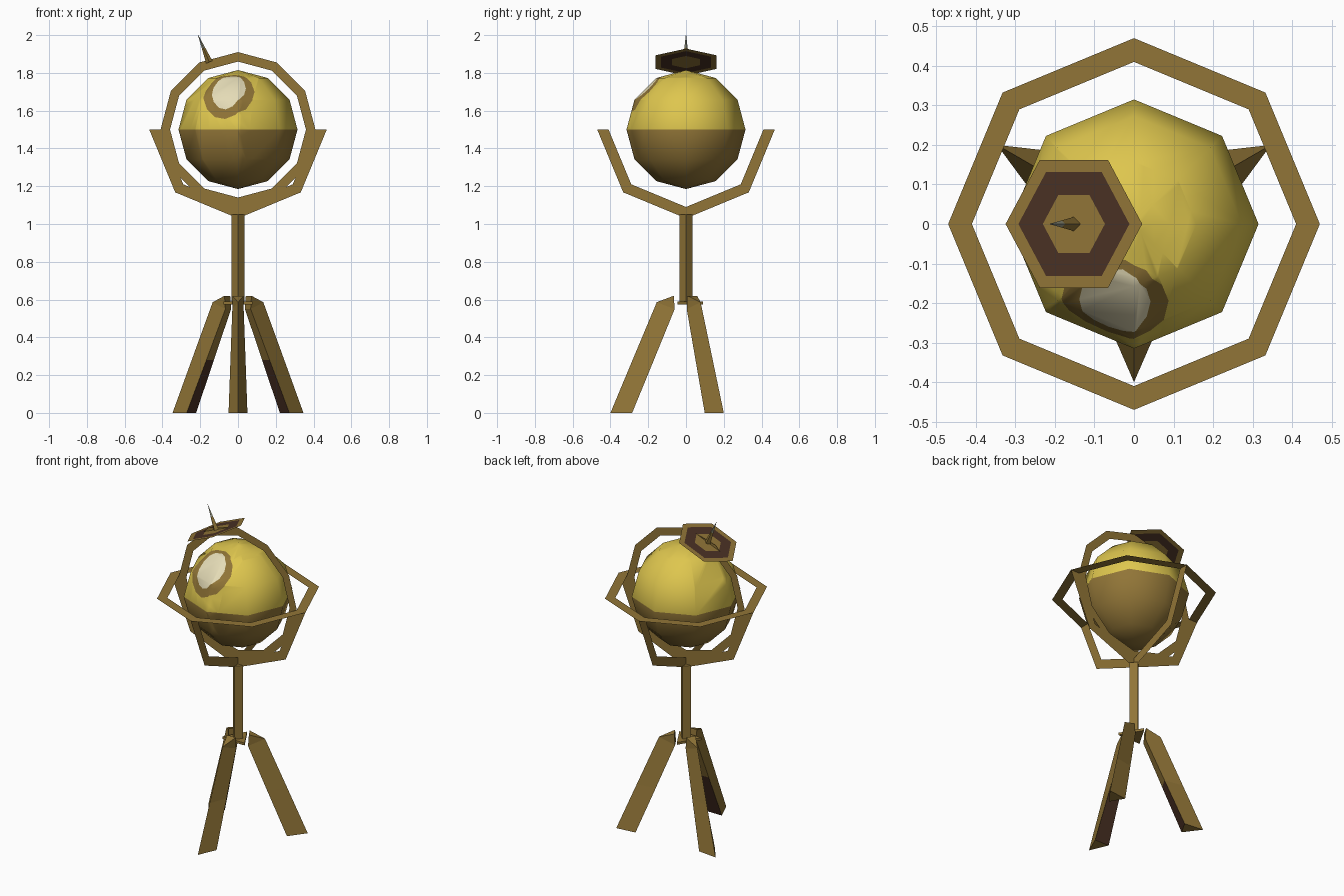
import bpy, bmesh
from math import sin, cos, pi, radians
from mathutils import Matrix, Vector

cube = bpy.data.objects.get("Cube")
if cube:
    bpy.data.objects.remove(cube)


def material(name, *srgb):
    lin = [((c / 255 + 0.055) / 1.055) ** 2.4 for c in srgb] + [1]
    m = bpy.data.materials.new(name)
    m.use_nodes = True
    m.diffuse_color = lin
    m.node_tree.nodes["Principled BSDF"].inputs["Base Color"].default_value = lin
    return m


GOLD = material("old gold", 145, 117, 55)
YELLOW = material("globe yellow", 222, 198, 78)
CREAM = material("cream", 228, 219, 182)
DARK = material("dark brown", 74, 49, 36)
SILVER = material("dull silver", 152, 152, 130)


def finish(name, bm, mats, matrix=Matrix(), smooth=False):
    mesh = bpy.data.meshes.new(name)
    for f in bm.faces:
        f.smooth = smooth
    bm.to_mesh(mesh)
    bm.free()
    for m in mats:
        mesh.materials.append(m)
    ob = bpy.data.objects.new(name, mesh)
    ob.matrix_world = matrix
    bpy.context.collection.objects.link(ob)
    return ob


def flat_ring(name, outer, inner, steps, sweep, matrix, mat):
    """Flat band in the local XY plane, starting at local +X."""
    bm = bmesh.new()
    rows = []
    for i in range(steps + 1):
        a = sweep * i / steps
        rows.append([bm.verts.new((r * cos(a), r * sin(a), 0)) for r in (inner, outer)])
    for p, q in zip(rows, rows[1:]):
        bm.faces.new((p[0], p[1], q[1], q[0]))
    bmesh.ops.remove_doubles(bm, verts=bm.verts, dist=1e-5)
    return finish(name, bm, [mat], matrix)


def loft(name, sections, mats, matrix=Matrix(), rule=None):
    """Closed solid through a list of equal-sized cross-sections."""
    bm = bmesh.new()
    rows = [[bm.verts.new(p) for p in s] for s in sections]
    n = len(rows[0])
    for a, b in zip(rows, rows[1:]):
        for i in range(n):
            j = (i + 1) % n
            bm.faces.new((a[i], a[j], b[j], b[i]))
    bm.faces.new(rows[0])
    bm.faces.new(rows[-1])
    bmesh.ops.recalc_face_normals(bm, faces=bm.faces)
    for f in bm.faces:
        if rule and rule(f):
            f.material_index = 1
    return finish(name, bm, mats, matrix)


def polygon(r, z, n, turn=0):
    return [(r * cos(turn + 2 * pi * i / n), r * sin(turn + 2 * pi * i / n), z)
            for i in range(n)]


# Globe with a two-tone body and an oval patch cut into its faces
centre = Matrix.Translation((0, 0, 1.5))
bm = bmesh.new()
bmesh.ops.create_uvsphere(bm, u_segments=8, v_segments=6, radius=0.315)
for f in bm.faces:
    f.material_index = 0 if f.calc_center_median().z > 0 else 1

axis = Vector((-0.05, -0.2, 0.19)).normalized()
side = Vector((0, 0, 1)).cross(axis).normalized()
rise = axis.cross(side)


def cut_oval(bm, half_w, half_h, lift, index, sides=14):
    mid = axis * 0.28 + rise * lift
    inside = [f for f in bm.faces if f.calc_center_median().dot(axis) > 0.08]
    for i in range(sides):
        a = 2 * pi * i / sides
        point = mid + side * half_w * cos(a) + rise * half_h * sin(a)
        out = (side * cos(a) / half_w + rise * sin(a) / half_h).normalized()
        edges = {e for f in inside for e in f.edges}
        verts = {v for f in inside for v in f.verts}
        res = bmesh.ops.bisect_plane(bm, geom=list(verts) + list(edges) + inside,
                                     plane_co=point, plane_no=out, dist=1e-5)
        pool = {g for g in res["geom"] if isinstance(g, bmesh.types.BMFace)}
        pool |= {f for f in inside if f.is_valid}
        inside = [f for f in pool if (f.calc_center_median() - point).dot(out) < 0]
    for f in inside:
        f.material_index = index


cut_oval(bm, 0.132, 0.145, 0, 1)
cut_oval(bm, 0.088, 0.112, 0.012, 2)
finish("globe", bm, [YELLOW, GOLD, CREAM], centre, smooth=True)

# Horizon ring, two cradle half rings and the meridian ring
upright = Matrix.Rotation(pi / 2, 4, "X")
flat_ring("horizon_ring", 0.47, 0.41, 8, 2 * pi, centre, GOLD)
flat_ring("cradle_side_to_side", 0.47, 0.41, 4, -pi, centre @ upright, GOLD)
flat_ring("cradle_front_to_back", 0.47, 0.41, 4, -pi,
          centre @ Matrix.Rotation(pi / 2, 4, "Z") @ upright, GOLD)
flat_ring("meridian_ring", 0.41, 0.36, 12, 2 * pi, centre @ upright, GOLD)

# Tilted six-sided dial with its pointer
tilt = Matrix.Translation((-0.152, 0, 1.857)) @ Matrix.Rotation(radians(-22.5), 4, "Y")
flat_ring("dial_rim", 0.187, 0.152, 6, 2 * pi, tilt, GOLD)
flat_ring("dial_band", 0.152, 0.085, 6, 2 * pi, tilt, DARK)
flat_ring("dial_centre", 0.085, 0, 6, 2 * pi, tilt, GOLD)
loft("dial_pointer", [polygon(0.018, 0, 4), polygon(0.009, 0.08, 4), polygon(0.0008, 0.157, 4)],
     [GOLD, SILVER], tilt, lambda f: f.calc_center_median().z > 0.08)

# Post and its three-cornered foot plate
loft("post", [polygon(0.035, 0.58, 4), polygon(0.035, 1.05, 4)], [GOLD])
loft("post_foot", [polygon(0.09, 0.575, 3, pi / 2), polygon(0.09, 0.59, 3, pi / 2)], [GOLD])


# Three wedge legs, each with a ridge outside and a flat face inside
def wedge(outer, z_outer, inner, z_inner, half):
    return [(outer, 0, z_outer), (inner, half, z_inner), (inner, -half, z_inner)]


leg = [wedge(0.4, 0, 0.285, 0, 0.05),
       wedge(0.283, 0.28, 0.17, 0.28, 0.04),
       wedge(0.155, 0.585, 0.06, 0.55, 0.03),
       wedge(0.155, 0.586, 0.065, 0.62, 0.03)]


def inner_low(f):
    return f.normal.x < -0.5 and f.calc_center_median().z < 0.28


for name, angle in (("front_leg", -90), ("left_leg", 30), ("right_leg", 150)):
    loft(name, leg, [GOLD, DARK], Matrix.Rotation(radians(angle), 4, "Z"), inner_low)
